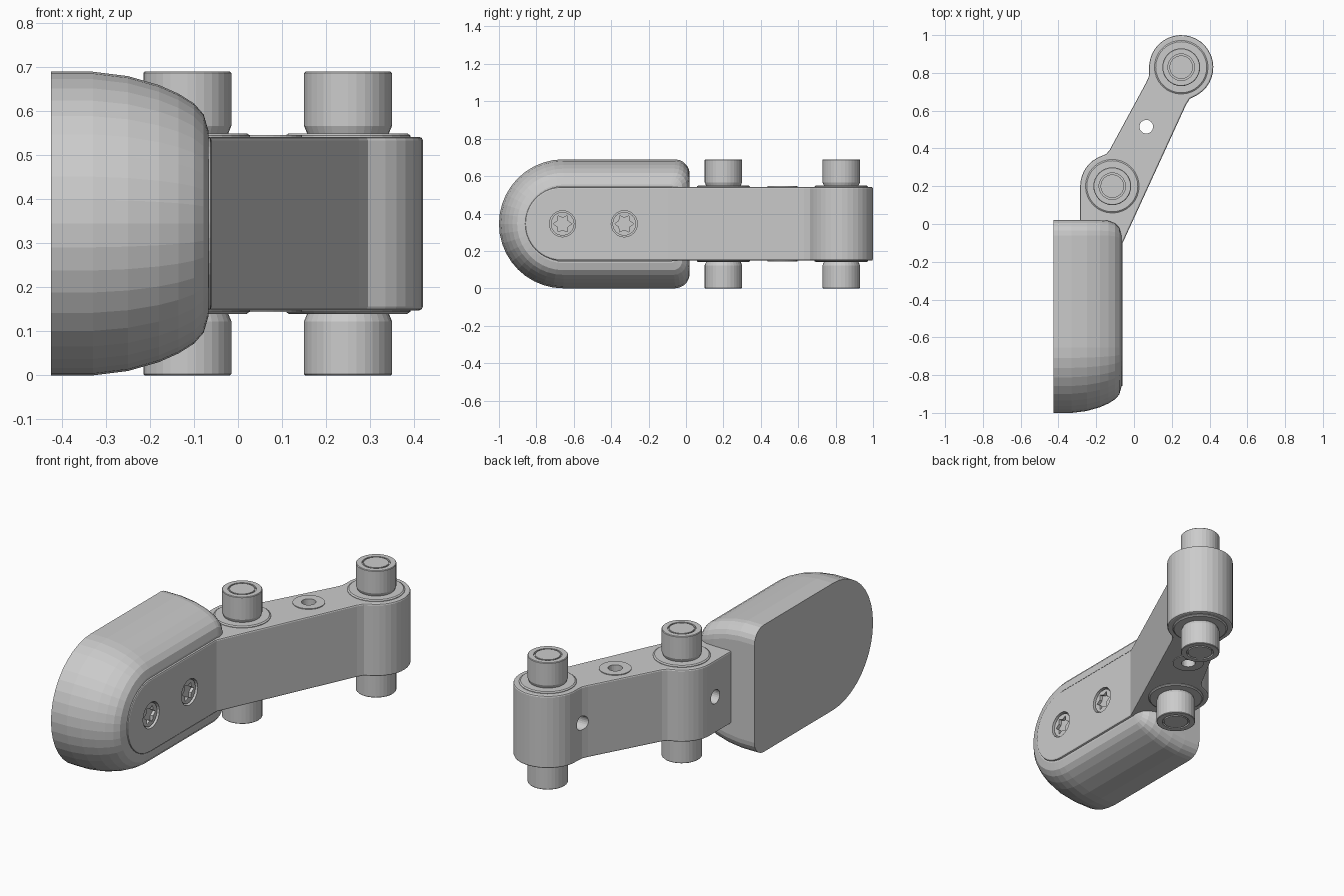
import bpy, bmesh
from math import sin, cos, pi, radians
from mathutils import Matrix, Vector

if "Cube" in bpy.data.objects:
    bpy.data.objects.remove(bpy.data.objects["Cube"])

GREY = (0.6, 0.6, 0.6, 1)
metal = bpy.data.materials.new("plain_grey")
metal.use_nodes = True
metal.diffuse_color = GREY
metal.node_tree.nodes["Principled BSDF"].inputs["Base Color"].default_value = GREY

MID = 0.345            # mid height of everything
HALF = 0.197           # half height of the arm
PIVOTS = {"inner": (-0.115, 0.2), "outer": (0.25, 0.83)}
BOLT_HOLE = (0.065, 0.515)
SCREWS = {"front": -0.66, "rear": -0.33}


def finish(name, bm):
    bmesh.ops.remove_doubles(bm, verts=bm.verts, dist=1e-5)
    bmesh.ops.recalc_face_normals(bm, faces=bm.faces)
    mesh = bpy.data.meshes.new(name)
    bm.to_mesh(mesh)
    bm.free()
    mesh.materials.append(metal)
    obj = bpy.data.objects.new(name, mesh)
    bpy.context.collection.objects.link(obj)
    return obj


def arc(cx, cy, r, a0, a1, n):
    steps = [radians(a0 + (a1 - a0) * i / n) for i in range(n + 1)]
    return [(cx + r * cos(a), cy + r * sin(a)) for a in steps]


def loft(name, rings):
    """Skin a stack of equal rings and cap both ends."""
    bm = bmesh.new()
    rows = [[bm.verts.new(p) for p in ring] for ring in rings]
    n = len(rows[0])
    for a, b in zip(rows, rows[1:]):
        for i in range(n):
            j = (i + 1) % n
            bm.faces.new((a[i], a[j], b[j], b[i]))
    bm.faces.new(rows[0])
    bm.faces.new(rows[-1])
    return finish(name, bm)


def lathe(name, profile, at, n=32):
    circle = arc(0, 0, 1, 0, 360 - 360 / n, n - 1)
    return loft(name, [[(at[0] + r * c, at[1] + r * s, z) for c, s in circle]
                       for r, z in profile])


def rod(name, start, end, r, n=24, inner=None):
    """Prism between two points; an inner radius makes a star."""
    start, end = Vector(start), Vector(end)
    turn = (end - start).to_track_quat("Z", "Y")
    rings = []
    for p in (start, end):
        ring = []
        for i in range(n):
            a = 2 * pi * i / n
            rad = inner if inner and i % 2 else r
            ring.append(p + turn @ Vector((rad * cos(a), rad * sin(a), 0)))
        rings.append(ring)
    return loft(name, rings)


def cut(obj, cutter):
    cutter.hide_render = True
    cutter.hide_viewport = True
    cutter.display_type = "WIRE"
    mod = obj.modifiers.new("cut", "BOOLEAN")
    mod.operation = "DIFFERENCE"
    mod.solver = "EXACT"
    mod.object = cutter


# Rounded pad with a pocket for the arm: x, inset of the sides, inset of the rear end
def pad_ring(x, side, rear):
    r, end = 0.345 - side, 0.02 - rear
    c = 0.08 - rear * 0.7
    pts = arc(-0.655, MID, r, 90, 270, 20)
    pts += arc(end - c, MID - r + c, c, -90, 0, 5)
    pts += arc(end - c, MID + r - c, c, 0, 90, 5)
    return [(x, y, z) for y, z in pts]


PAD = [(-0.425, 0, 0), (-0.33, 0, 0), (-0.25, 0.01, 0), (-0.18, 0.03, 0),
       (-0.135, 0.05, 0.003), (-0.1, 0.072, 0.017), (-0.078, 0.097, 0.04),
       (-0.067, 0.135, 0.075), (-0.067, 0.145, 0.08), (-0.15, 0.145, 0.08)]
loft("pad", [pad_ring(*p) for p in PAD])

# Arm: outline seen from above, raised to its height, with a round front end
outline = [(-0.285, -0.86), (-0.06, -0.86), (-0.06, -0.1), (0.275, 0.63), (0.295, 0.662)]
outline += arc(*PIVOTS["outer"], 0.17, -60, 185, 24)
outline += [(0.078, 0.78), (0.065, 0.75), (-0.13, 0.39), (-0.148, 0.37)]
outline += arc(*PIVOTS["inner"], 0.17, 110, 180, 8)
arm = loft("arm", [[(x, y, z) for x, y in outline] for z in (MID - HALF, MID + HALF)])
bm = bmesh.new()
bm.from_mesh(arm.data)
ends = [e for e in bm.edges
        if all(v.co.y < -0.85 for v in e.verts)
        and abs(e.verts[0].co.z - e.verts[1].co.z) < 0.01]
bmesh.ops.bevel(bm, geom=ends, offset=HALF - 0.002, segments=10, profile=0.5,
                affect="EDGES")
bm.to_mesh(arm.data)
bm.free()
bevel = arm.modifiers.new("edge", "BEVEL")
bevel.width = 0.008
bevel.segments = 2
bevel.limit_method = "ANGLE"
bevel.angle_limit = radians(40)

# Vertical bolt hole with a thin ring on each side
cut(arm, rod("bolt_hole_cutter", (*BOLT_HOLE, -0.1), (*BOLT_HOLE, 0.8), 0.036))
for side, s in (("top", 1), ("bottom", -1)):
    z0, z1 = MID + s * (HALF - 0.005), MID + s * (HALF + 0.004)
    ring = rod("bolt_ring_" + side, (*BOLT_HOLE, z0), (*BOLT_HOLE, z1), 0.08, 32)
    cut(ring, rod("ring_cutter_" + side, (*BOLT_HOLE, -0.1), (*BOLT_HOLE, 0.8), 0.036))

# Pivots: collar, grooved pin and a small hole in the side of the arm
half_pin = [(0.001, 0.345), (0.062, 0.345), (0.062, 0.335), (0.07, 0.335), (0.07, 0.345),
            (0.097, 0.345), (0.1, 0.342), (0.1, 0.222), (0.093, 0.205), (0.093, 0.19)]
half_collar = [(0.001, 0.205), (0.135, 0.205), (0.142, 0.2), (0.142, 0.18)]


def mirrored(half):
    return [(r, MID + h) for r, h in half] + [(r, MID - h) for r, h in reversed(half)]


for label, (x, y) in PIVOTS.items():
    lathe(label + "_pin", mirrored(half_pin), (x, y))
    for side, s in (("top", 1), ("bottom", -1)):
        lathe(f"{label}_collar_{side}", [(r, MID + s * h) for r, h in half_collar], (x, y))
    yh = y - 0.045
    cut(arm, rod(label + "_side_hole_cutter", (x - 0.3, yh, MID), (x - 0.08, yh, MID), 0.038))

# Screws with star sockets, sunk into the arm
for label, y in SCREWS.items():
    cut(arm, rod(label + "_recess_cutter", (-0.12, y, MID), (0.05, y, MID), 0.07))
    head = rod(label + "_screw", (-0.2, y, MID), (-0.069, y, MID), 0.063)
    cut(head, rod(label + "_star_cutter", (-0.11, y, MID), (0, y, MID), 0.05, 12, 0.032))
    rod(label + "_screw_seat", (-0.2, y, MID), (-0.085, y, MID), 0.075)
